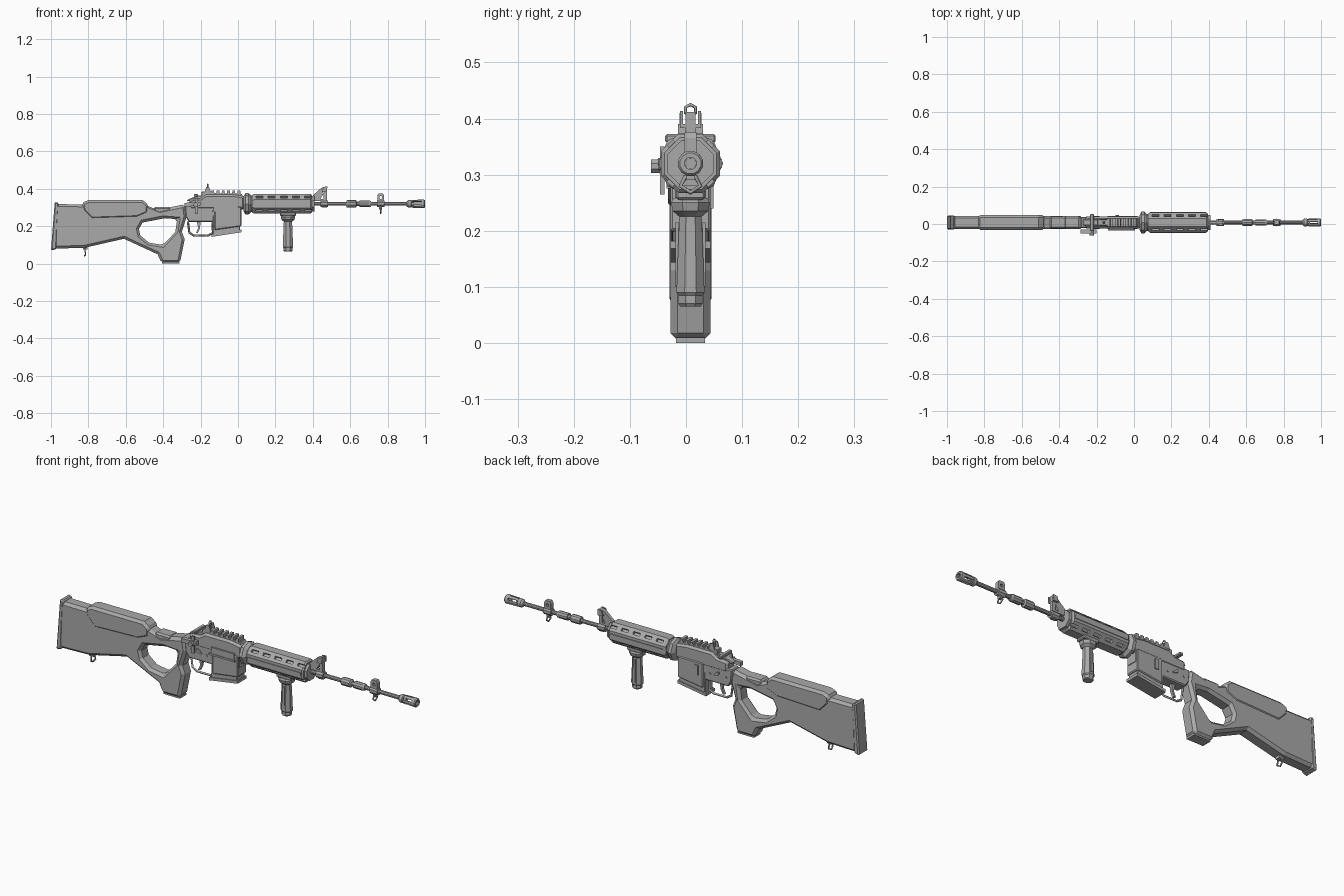
import bpy, bmesh, math
from mathutils import Matrix, Vector

C = 0.008   # centre line in y
B = 0.32    # bore height

cube = bpy.data.objects.get("Cube")
if cube:
    bpy.data.objects.remove(cube)

grey = bpy.data.materials.new("gunmetal_grey")
grey.use_nodes = True
grey.diffuse_color = (0.4, 0.4, 0.4, 1)
grey.node_tree.nodes["Principled BSDF"].inputs["Base Color"].default_value = (0.4, 0.4, 0.4, 1)


def finish(name, bm, bevel=0, cutters=()):
    bmesh.ops.recalc_face_normals(bm, faces=bm.faces)
    mesh = bpy.data.meshes.new(name)
    bm.to_mesh(mesh)
    bm.free()
    mesh.materials.append(grey)
    ob = bpy.data.objects.new(name, mesh)
    bpy.context.collection.objects.link(ob)
    for c in cutters:
        mod = ob.modifiers.new("cut", 'BOOLEAN')
        mod.object, mod.solver = c, 'EXACT'
        c.hide_render = True
        c.hide_viewport = True
        c.display_type = 'WIRE'
    if bevel:
        mod = ob.modifiers.new("chamfer", 'BEVEL')
        mod.width, mod.segments, mod.limit_method = bevel, 1, 'ANGLE'
        mod.angle_limit = math.radians(50)
    return ob


def slab(name, pts, half, bevel=0, y=0, cutters=()):
    """Side profile in x, z given thickness across y."""
    bm = bmesh.new()
    face = bm.faces.new([bm.verts.new((x, C + y - half, z)) for x, z in pts])
    ext = bmesh.ops.extrude_face_region(bm, geom=[face])
    bmesh.ops.translate(bm, vec=(0, 2 * half, 0),
                        verts=[v for v in ext["geom"] if isinstance(v, bmesh.types.BMVert)])
    return finish(name, bm, bevel, cutters)


def box(name, x0, x1, z0, z1, half, bevel=0, y=0, cutters=()):
    return slab(name, [(x0, z0), (x1, z0), (x1, z1), (x0, z1)], half, bevel, y, cutters)


def lathe(name, prof, sides=8, axis='X', at=(0, C, B), turn=0.5, cutters=(), squash=1):
    """Rings of (position, radius) along an axis."""
    bm = bmesh.new()
    rings = []
    for t, r in prof:
        ring = []
        for i in range(sides):
            a = 2 * math.pi * (i + turn) / sides
            u, v = r * math.cos(a) * squash, r * math.sin(a)
            p = {'X': (t, u, v), 'Z': (v, u, t), 'Y': (u, t, v)}[axis]
            ring.append(bm.verts.new(Vector(p) + Vector(at)))
        rings.append(ring)
    for a, b in zip(rings, rings[1:]):
        for i in range(sides):
            j = (i + 1) % sides
            bm.faces.new((a[i], a[j], b[j], b[i]))
    bm.faces.new(rings[0])
    bm.faces.new(rings[-1])
    return finish(name, bm, 0, cutters)


def wire(name, pts, r, cyclic=False):
    cu = bpy.data.curves.new(name, 'CURVE')
    cu.dimensions, cu.bevel_depth, cu.bevel_resolution = '3D', r, 0
    cu.use_fill_caps = True
    sp = cu.splines.new('POLY')
    sp.points.add(len(pts) - 1)
    for p, q in zip(sp.points, pts):
        p.co = (*q, 1)
    sp.use_cyclic_u = cyclic
    cu.materials.append(grey)
    ob = bpy.data.objects.new(name, cu)
    bpy.context.collection.objects.link(ob)


def slots(name, xs, length, radius, depth, width, angles):
    """Row of cutter blocks set around the bore."""
    bm = bmesh.new()
    for ang in angles:
        for x in xs:
            m = (Matrix.Translation((x, C, B)) @ Matrix.Rotation(math.radians(ang), 4, 'X')
                 @ Matrix.Translation((0, 0, radius)) @ Matrix.Diagonal((length, width, depth, 1)))
            bmesh.ops.create_cube(bm, size=1, matrix=m)
    return finish(name, bm)


# Stock with thumbhole
hole = slab("thumbhole_cutter", [(-.53, .185), (-.51, .22), (-.39, .243), (-.325, .238),
            (-.335, .17), (-.4, .1), (-.475, .112), (-.522, .15)], .1)
slab("stock", [(-.98, .318), (-.5, .315), (-.43, .287), (-.285, .318), (-.275, .25), (-.3, .17),
     (-.285, .13), (-.31, .005), (-.41, .005), (-.43, .05), (-.61, .133), (-.82, .085), (-.985, .08)],
     .036, .013, cutters=[hole])
box("wrist_collar", -.45, -.36, .262, .303, .033, .008)
slab("butt_pad", [(-.98, .33), (-.958, .325), (-.965, .2), (-.97, .078), (-1, .07), (-.99, .2)], .037, .006)
slab("cheek_rest", [(-.835, .325), (-.8, .34), (-.51, .34), (-.478, .315), (-.48, .27),
     (-.54, .245), (-.785, .237), (-.83, .285)], .04, .012)
wire("rear_swivel", [(-.82, C - .012, .085), (-.815, C - .016, .05), (-.82, C, .042),
     (-.815, C + .016, .05), (-.82, C + .012, .085)], .004)
box("swivel_stud", -.83, -.805, .075, .1, .013)
box("grip_cap", -.405, -.313, 0, .01, .026)

# Receiver
slab("upper_receiver", [(-.26, .29), (.035, .29), (.035, .36), (-.03, .37), (-.17, .37), (-.2, .35),
     (-.26, .345)], .032, .01)
slab("lower_receiver", [(-.285, .31), (.02, .31), (.02, .24), (-.14, .222), (-.262, .222), (-.28, .25)],
     .03, .005)
slab("magazine_well", [(-.125, .305), (.018, .305), (.018, .2), (-.125, .18)], .036, .004)
slab("magazine", [(-.135, .26), (.012, .26), (.012, .172), (-.135, .15)], .031, .003)
slab("magazine_floor", [(-.142, .158), (.018, .182), (.018, .168), (-.142, .143)], .036)
box("ejection_cover", -.13, 0, .282, .315, .004, y=-.036)
box("cover_hinge", -.14, .005, .275, .284, .005, y=-.038)
box("bolt_catch", -.1, -.08, .24, .29, .004, y=.037)
slab("selector", [(-.215, .285), (-.2, .28), (-.185, .265), (-.19, .26), (-.212, .268)], .036)
for x, z in ((-.25, .265), (-.16, .26), (.005, .27)):
    lathe("pin", [(-.033, .006), (.033, .006)], 8, 'Y', (x, C, z))

# Charging handle and side plunger
slab("charging_handle", [(-.275, .335), (-.18, .335), (-.18, .365), (-.21, .365), (-.265, .345)], .016, .003)
box("charging_wings", -.235, -.215, .357, .372, .045, .003)
lathe("side_plunger", [(-.07, .013), (-.045, .014), (-.045, .01), (-.02, .01)], 8, 'Y', (-.225, C, .315))
slab("plunger_arm", [(-.285, .325), (-.2, .33), (-.2, .31), (-.285, .305)], .01, y=-.048)
box("side_latch", -.23, -.215, .265, .35, .004, y=-.05)

# Trigger group
wire("trigger_guard", [(-.268, C, .225), (-.26, C, .165), (-.235, C, .15), (-.16, C, .15),
     (-.135, C, .165), (-.135, C, .22)], .006)
slab("trigger", [(-.22, .225), (-.2, .225), (-.203, .19), (-.215, .163), (-.225, .163), (-.213, .19)], .007)

# Top rail
slab("rail_base", [(-.17, .36), (.025, .36), (.02, .373), (-.15, .378)], .022)
for i in range(6):
    x = -.135 + i * .028
    slab("rail_tooth", [(x - .009, .37), (x + .009, .37), (x + .007, .39), (x - .007, .39)], .022)

# Rear aperture sight
box("rear_sight_base", -.195, -.14, .36, .385, .018, .003)
box("rear_sight_stem", -.168, -.156, .38, .408, .006)
wire("rear_sight_ring", [(-.162, C + .01 * math.sin(i * math.pi / 3), .415 + .01 * math.cos(i * math.pi / 3))
     for i in range(6)], .003, True)
for s in (-1, 1):
    slab("rear_sight_ear", [(-.18, .38), (-.145, .38), (-.155, .41), (-.17, .41)], .0025, y=s * .017)

# Handguard
lathe("delta_ring", [(.03, .04), (.04, .058), (.055, .058), (.07, .045), (.085, .045)], 8, turn=0)
cut = slots("handguard_slot_cutter", [.115 + .065 * i for i in range(5)], .038, .055, .03, .014,
            (45, 135, 225, 315))
lathe("handguard", [(.075, .05), (.085, .057), (.388, .057), (.395, .05)], 8, cutters=[cut])
for s in (-1, 1):
    box("handguard_rib", .085, .385, .312, .328, .003, y=s * .053)
lathe("handguard_cap", [(.393, .044), (.408, .044)], 8)

# Barrel
lathe("barrel", [(.03, .016), (.4, .016), (.4, .01), (.58, .01), (.58, .018), (.585, .02), (.63, .02),
      (.635, .012), (.65, .012), (.65, .018), (.7, .018), (.71, .015), (.71, .01), (.92, .01)], 10)
cut = slots("muzzle_slot_cutter", [.955], .05, .02, .02, .009, range(0, 360, 60))
bore = lathe("bore_cutter", [(.94, .011), (1.05, .011)], 10)
lathe("flash_hider", [(.9, .012), (.91, .021), (.925, .021), (.928, .018), (.935, .022), (.995, .023),
      (1, .019)], 12, cutters=[cut, bore])

# Front sight tower
gap = slab("sight_gap_cutter", [(.44, .345), (.458, .345), (.458, .375)], .1)
slab("front_sight_tower", [(.4, .335), (.4, .365), (.445, .405), (.475, .412), (.475, .3), (.45, .3),
     (.45, .335)], .009, cutters=[gap])
lathe("front_sight_clamp", [(.44, .019), (.48, .019)], 8)
for s in (-1, 1):
    slab("front_sight_ear", [(.45, .385), (.475, .385), (.478, .413), (.455, .41)], .003, y=s * .016)
box("front_sight_shelf", .448, .476, .383, .39, .019)

# Barrel bracket with eyelet and sling loop
eye = lathe("eyelet_cutter", [(-.1, .008), (.1, .008)], 8, 'Y', (.763, C, .353))
slab("bracket_eyelet", [(.745, .325), (.781, .325), (.781, .365), (.775, .375), (.751, .375), (.745, .365)],
     .011, cutters=[eye])
lathe("bracket_clamp", [(.742, .019), (.784, .019)], 8)
box("bracket_lug", .755, .771, .29, .31, .008)
wire("front_swivel", [(.763, C - .008, .298), (.763, C - .018, .28), (.763, C, .268),
     (.763, C + .018, .28), (.763, C + .008, .298)], .004)

# Vertical foregrip
box("foregrip_mount", .225, .31, .255, .275, .026, .004)
lathe("foregrip", [(.065, .022), (.07, .026), (.085, .026), (.09, .03), (.16, .027), (.225, .024),
      (.235, .038), (.25, .042), (.258, .036)], 8, 'Z', (.267, C, 0), squash=.9)
for s in (-1, 1):
    box("foregrip_groove", .261, .273, .1, .215, .003, y=s * .024)
